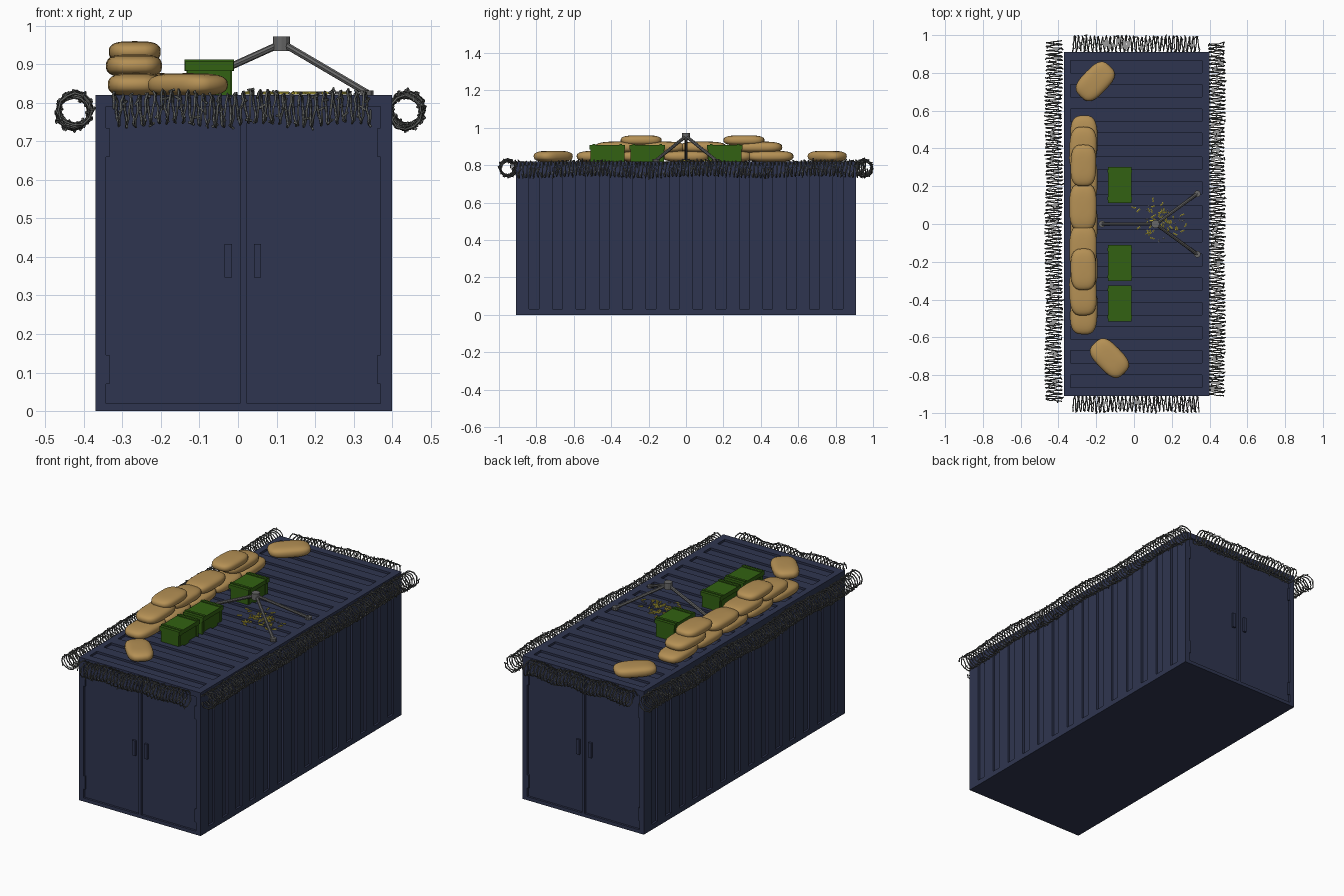
import bpy, bmesh, math, random
from mathutils import Vector, Matrix

if "Cube" in bpy.data.objects:
    bpy.data.objects.remove(bpy.data.objects["Cube"])

random.seed(4)


def material(name, rgb):
    m = bpy.data.materials.new(name)
    m.diffuse_color = (*rgb, 1)
    m.use_nodes = True
    m.node_tree.nodes["Principled BSDF"].inputs["Base Color"].default_value = m.diffuse_color
    return m


NAVY = material("navy paint", (0.028, 0.036, 0.080))
TAN = material("tan sackcloth", (0.46, 0.28, 0.09))
GREEN = material("green paint", (0.032, 0.120, 0.006))
STEEL = material("grey steel", (0.135, 0.135, 0.135))
WIRE = material("wire grey", (0.115, 0.120, 0.115))
BRASS = material("yellow brass", (0.62, 0.52, 0.06))

X0, X1, Y, H = -0.37, 0.40, 0.91, 0.82     # container limits


def make(name, bm, mat, smooth=False):
    bmesh.ops.recalc_face_normals(bm, faces=bm.faces)
    me = bpy.data.meshes.new(name)
    bm.to_mesh(me)
    bm.free()
    me.materials.append(mat)
    for p in me.polygons:
        p.use_smooth = smooth
    ob = bpy.data.objects.new(name, me)
    bpy.context.collection.objects.link(ob)
    return ob


def box(bm, x0, x1, y0, y1, z0, z1):
    m = Matrix.Translation(((x0 + x1) / 2, (y0 + y1) / 2, (z0 + z1) / 2))
    bmesh.ops.create_cube(bm, size=1, matrix=m @ Matrix.Diagonal((x1 - x0, y1 - y0, z1 - z0, 1)))


def rod(bm, a, b, r, sides=8):
    a, b = Vector(a), Vector(b)
    d = b - a
    m = Matrix.Translation((a + b) / 2) @ d.to_track_quat('Z', 'Y').to_matrix().to_4x4()
    bmesh.ops.create_cone(bm, cap_ends=True, segments=sides, radius1=r, radius2=r,
                          depth=d.length, matrix=m)


def baked(ob):
    dg = bpy.context.evaluated_depsgraph_get()
    return bpy.data.meshes.new_from_object(ob.evaluated_get(dg))


# container shell with pressed grooves on roof and sides, recessed doors at both ends
bm = bmesh.new()
box(bm, X0, X1, -Y, Y, 0, H)
shell = make("container_shell", bm, NAVY)
bm = bmesh.new()
D, OUT = 0.012, 0.05
for i in range(14):
    c = -0.8125 + 0.125 * i
    box(bm, X1 - D, X1 + OUT, c - 0.026, c + 0.026, 0.03, 0.785)
    box(bm, X0 - OUT, X0 + D, c - 0.026, c + 0.026, 0.03, 0.785)
    r = -0.8315 + 0.128 * i
    box(bm, -0.335, 0.36, r - 0.033, r + 0.033, H - D, H + OUT)
for s in (-1, 1):
    ya, yb = sorted((s * (Y - D), s * (Y + OUT)))
    box(bm, -0.342, 0.005, ya, yb, 0.02, 0.79)
    box(bm, 0.023, 0.37, ya, yb, 0.02, 0.79)
cutter = make("groove_cutter", bm, NAVY)
cutter.hide_render = True
mod = shell.modifiers.new("grooves", 'BOOLEAN')
mod.operation, mod.solver, mod.object = 'DIFFERENCE', 'EXACT', cutter
me = baked(shell)
shell.modifiers.clear()
shell.data = me
bpy.data.objects.remove(cutter)

# door handles and hinges
bm = bmesh.new()
for s in (-1, 1):
    ya, yb = sorted((s * (Y - D - 0.002), s * (Y - 0.001)))
    for x in (-0.035, 0.041):
        box(bm, x, x + 0.019, ya, yb, 0.347, 0.433)
    for z in (0.07, 0.66):
        box(bm, -0.343, -0.334, ya, yb, z, z + 0.075)
        box(bm, 0.362, 0.371, ya, yb, z, z + 0.075)
make("door_handles_and_hinges", bm, NAVY)


# sandbags: squashed, rounded-square pillows
def sandbag(bm, x, y, z, angle, length=0.25, width=0.145, height=0.06):
    p = lambda v, e: math.copysign(abs(v) ** e, v)
    new = bmesh.ops.create_uvsphere(bm, u_segments=28, v_segments=14, radius=1)['verts']
    rot = Matrix.Rotation(math.radians(angle), 3, 'Z')
    for v in new:
        n = v.co.normalized()
        flat = math.hypot(n.x, n.y)
        k = flat ** 0.6 / flat if flat > 1e-6 else 0
        ux, uy = (n.x / flat, n.y / flat) if flat > 1e-6 else (0, 0)
        rad = flat * k
        c = Vector((p(ux, 0.65) * rad * length / 2, p(uy, 0.65) * rad * width / 2,
                    p(n.z, 0.75) * height / 2))
        v.co = rot @ c + Vector((x, y, z + height / 2))


bm = bmesh.new()
for y, a in ((-0.46, 88), (-0.23, 91), (0.0, 90), (0.23, 89), (0.45, 91)):
    sandbag(bm, -0.265, y, H - 0.003, a)
for y, a in ((-0.36, 92), (-0.13, 89), (0.09, 90), (0.39, 88)):
    sandbag(bm, -0.27, y, 0.866, a)
for y, a in ((-0.24, 91), (0.31, 89)):
    sandbag(bm, -0.268, y, 0.905, a, 0.22, 0.135, 0.055)
make("sandbag_wall", bm, TAN, True)
bm = bmesh.new()
sandbag(bm, -0.205, 0.755, H - 0.003, 46, 0.225, 0.14)
sandbag(bm, -0.13, -0.71, H - 0.003, -46, 0.225, 0.14)
make("loose_sandbags", bm, TAN, True)

# green crates with overhanging lids and end straps
for i, yc in enumerate((0.207, -0.207, -0.42)):
    bm = bmesh.new()
    box(bm, -0.131, -0.019, yc - 0.09, yc + 0.09, H - D, 0.885)
    box(bm, -0.138, -0.012, yc - 0.095, yc + 0.095, 0.884, 0.907)
    for o in (-0.072, 0.072):
        box(bm, -0.139, -0.011, yc + o - 0.007, yc + o + 0.007, 0.883, 0.912)
        box(bm, -0.134, -0.016, yc + o - 0.007, yc + o + 0.007, H, 0.885)
    make("crate_%d" % (i + 1), bm, GREEN)

# empty tripod: two short front legs and one long rear leg
bm = bmesh.new()
top = (0.115, 0, 0.955)
for foot in ((0.335, 0.16, 0.826), (0.335, -0.16, 0.826), (-0.17, 0, 0.826)):
    rod(bm, top, foot, 0.009)
    rod(bm, (foot[0], foot[1], H - 0.004), (foot[0], foot[1], H + 0.012), 0.018, 10)
rod(bm, (0.113, 0, 0.935), (0.113, 0, 0.972), 0.022, 12)
make("tripod", bm, STEEL)

# spent casings scattered below the tripod, with a few steel links
for name, count, mat, size in (("spent_casings", 55, BRASS, 0.012), ("spent_links", 14, STEEL, 0.007)):
    bm = bmesh.new()
    for _ in range(count):
        x, y = random.gauss(0.135, 0.055), random.gauss(0.015, 0.045)
        a = random.uniform(0, math.tau)
        # casings lie either on the raised roof or down in a groove
        in_groove = any(abs(y - (-0.8315 + 0.128 * i)) < 0.036 for i in range(14))
        z = (H - D if in_groove else H) + 0.005
        d = Vector((math.cos(a), math.sin(a), 0)) * size
        c = Vector((x, y, z))
        rod(bm, c - d, c + d, 0.004, 6)
    make(name, bm, mat)


# barbed wire coils hung outside the roof edges
def coil(name, start, end, radius=0.042, pitch=0.0205, steps=12):
    a, b = Vector(start), Vector(end)
    along = (b - a).normalized()
    side = along.cross(Vector((0, 0, 1)))
    n = int((b - a).length / pitch) * steps
    pts = []
    for i in range(n + 1):
        t = i / n
        ang = math.tau * i / steps
        r = radius + random.uniform(-0.003, 0.003)
        sag = 0.006 * math.sin(t * 19 + a.x * 9)
        pts.append(a.lerp(b, t) + side * (math.cos(ang) * r + sag * 0.5)
                   + Vector((0, 0, math.sin(ang) * r + sag))
                   + along * random.uniform(-0.003, 0.003))
    cu = bpy.data.curves.new(name, 'CURVE')
    cu.dimensions, cu.bevel_depth, cu.bevel_resolution = '3D', 0.0034, 0
    cu.use_fill_caps = True

    def strand(points):
        s = cu.splines.new('POLY')
        s.points.add(len(points) - 1)
        for q, c in zip(s.points, points):
            q.co = (*c, 1)

    strand(pts)
    for c in pts[2::5]:                     # barbs
        d = Vector([random.uniform(-1, 1) for _ in range(3)]).normalized() * 0.009
        strand([c - d, c + d])
    tmp = bpy.data.objects.new(name + "_curve", cu)
    bpy.context.collection.objects.link(tmp)
    bpy.context.view_layer.update()
    me = baked(tmp)
    bpy.data.objects.remove(tmp)
    me.materials.clear()
    me.materials.append(WIRE)
    bpy.context.collection.objects.link(bpy.data.objects.new(name, me))


coil("barbed_wire_left", (-0.425, -0.94, 0.78), (-0.425, 0.97, 0.78))
coil("barbed_wire_right", (0.437, -0.91, 0.78), (0.437, 0.96, 0.78))
coil("barbed_wire_front", (-0.325, -0.952, 0.785), (0.345, -0.952, 0.785))
coil("barbed_wire_back", (-0.325, 0.952, 0.785), (0.345, 0.952, 0.785))
